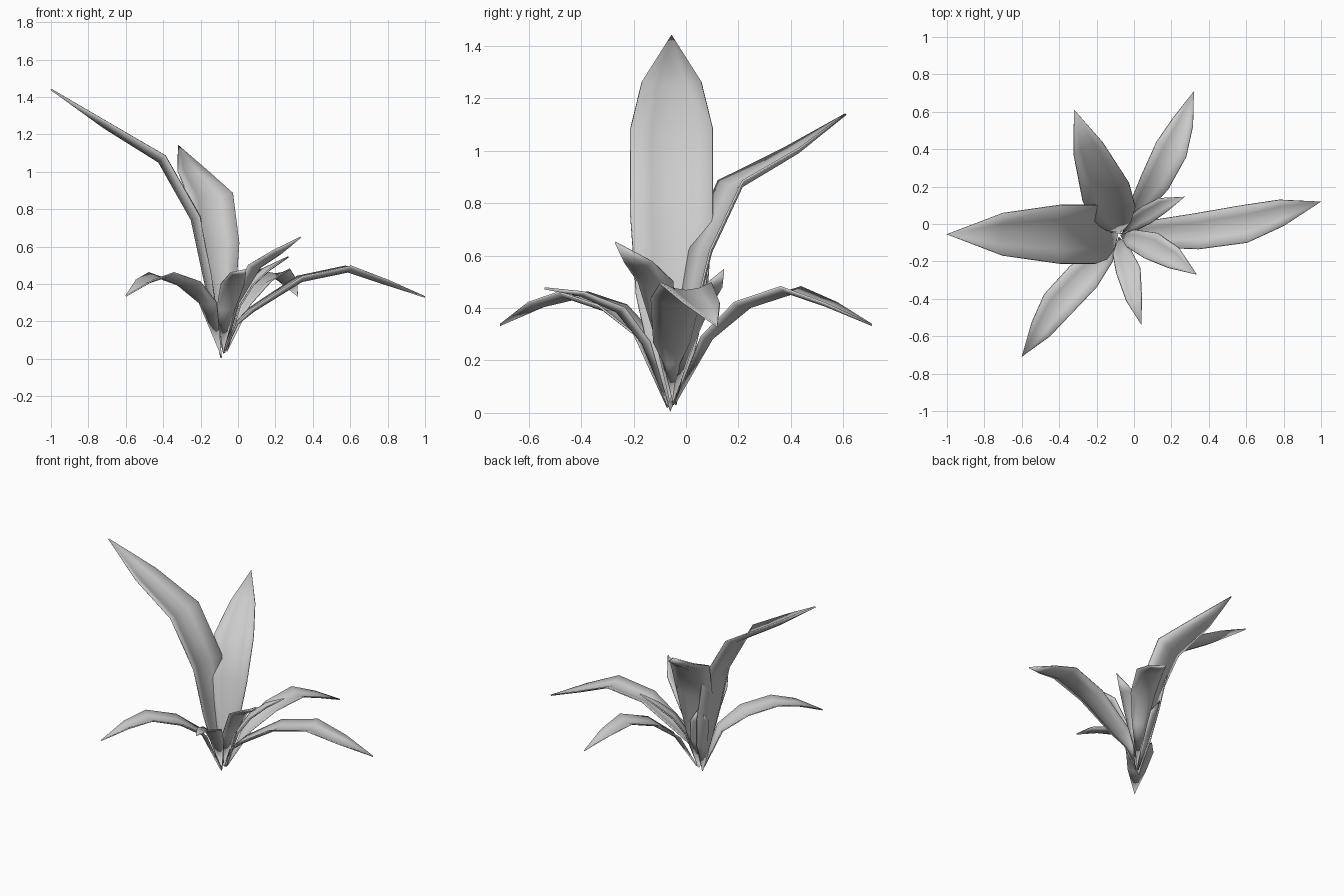
import bpy, bmesh
from mathutils import Vector


def leaf(name, stations, cup=0.3):
    """Channelled leaf: stations are (x, y, z, half_width) from base to tip."""
    pts = [Vector(s[:3]) for s in stations]
    out = pts[-1] - pts[0]
    side = Vector((-out.y, out.x, 0)).normalized()
    bm = bmesh.new()
    rows = []
    for i, p in enumerate(pts):
        w = stations[i][3]
        if w == 0:
            rows.append([bm.verts.new(p)])
            continue
        tan = (pts[min(i + 1, len(pts) - 1)] - pts[max(i - 1, 0)]).normalized()
        nor = tan.cross(side).normalized()
        rows.append([bm.verts.new(p + side * w * u - nor * cup * w * (1 - u * u))
                     for u in (-1, -0.5, 0, 0.5, 1)])
    for a, b in zip(rows, rows[1:]):
        for k in range(4):
            if len(b) == 1:
                bm.faces.new((a[k], a[k + 1], b[0]))
            elif len(a) == 1:
                bm.faces.new((a[0], b[k + 1], b[k]))
            else:
                bm.faces.new((a[k], a[k + 1], b[k + 1], b[k]))
    me = bpy.data.meshes.new(name)
    bm.to_mesh(me)
    bm.free()
    for f in me.polygons:
        f.use_smooth = True
    ob = bpy.data.objects.new(name, me)
    bpy.context.collection.objects.link(ob)
    # Thin blade
    sol = ob.modifiers.new("thickness", 'SOLIDIFY')
    sol.thickness = 0.008
    sol.offset = 0


# Tall upright leaves
leaf("tall_leaf_left", [
    (-.09, -.06, .005, 0), (-.11, -.055, .22, .085), (-.145, -.055, .45, .135),
    (-.205, -.055, .76, .157), (-.39, -.055, 1.085, .157),
    (-.70, -.055, 1.265, .113), (-1, -.055, 1.44, 0)])
leaf("tall_leaf_back", [
    (-.07, -.04, .03, 0), (-.08, -.01, .30, .07), (-.105, .05, .62, .12),
    (-.15, .17, .885, .132), (-.245, .405, 1.01, .083), (-.32, .61, 1.14, 0)])

# Long drooping leaves
leaf("drooping_leaf_back_right", [
    (-.06, -.04, .04, 0), (.02, .08, .29, .05), (.11, .22, .42, .08),
    (.20, .40, .48, .088), (.265, .55, .42, .056), (.32, .71, .335, 0)])
leaf("drooping_leaf_right", [
    (-.07, -.05, .04, 0), (-.01, -.055, .19, .03), (.07, -.055, .27, .07),
    (.33, -.04, .44, .095), (.59, 0, .495, .10), (.79, .06, .42, .07),
    (1, .12, .33, 0)])
leaf("drooping_leaf_front_left", [
    (-.09, -.07, .02, 0), (-.16, -.16, .30, .06), (-.27, -.28, .41, .09),
    (-.41, -.43, .46, .088), (-.50, -.565, .42, .06), (-.60, -.71, .335, 0)])

# Short inner leaves
leaf("short_leaf_front_right", [
    (-.07, -.06, .04, 0), (-.02, -.075, .30, .05), (.09, -.115, .50, .075),
    (.21, -.18, .575, .06), (.335, -.27, .65, 0)])
leaf("short_leaf_front", [
    (-.08, -.07, .03, 0), (-.065, -.15, .27, .05), (-.03, -.25, .40, .065),
    (.0, -.40, .46, .042), (.04, -.54, .475, 0)])
leaf("short_leaf_right", [
    (-.06, -.05, .04, 0), (-.01, .0, .28, .04), (.06, .045, .40, .05),
    (.15, .10, .48, .042), (.27, .145, .545, 0)])
leaf("short_leaf_back_left", [
    (-.075, -.05, .03, 0), (-.10, -.01, .25, .055), (-.13, .03, .42, .06),
    (-.16, .08, .53, 0)])
